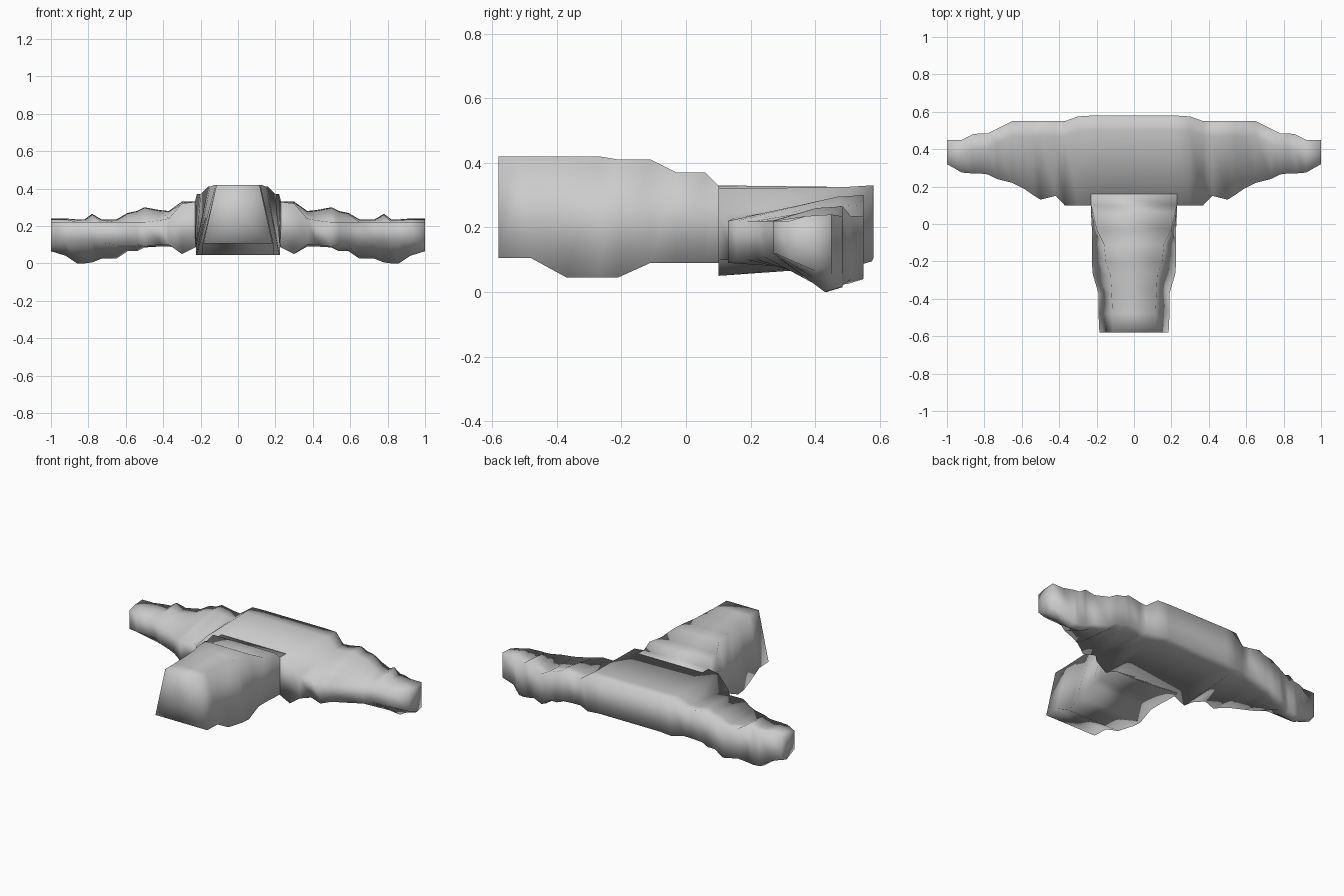
import bpy, bmesh
from mathutils import Vector


def loft(name, rings):
    """Skin a list of equal-length rings and close both ends with a fan."""
    bm = bmesh.new()
    vs = [[bm.verts.new(p) for p in r] for r in rings]
    n = len(rings[0])
    for a, b in zip(vs, vs[1:]):
        for i in range(n):
            j = (i + 1) % n
            bm.faces.new((a[i], a[j], b[j], b[i]))
    for ring in (vs[0], vs[-1]):
        c = bm.verts.new(sum((v.co for v in ring), Vector()) / n)
        for i in range(n):
            bm.faces.new((ring[i], ring[(i + 1) % n], c))
    bmesh.ops.recalc_face_normals(bm, faces=bm.faces)
    me = bpy.data.meshes.new(name)
    bm.to_mesh(me)
    bm.free()
    me.shade_smooth()
    ob = bpy.data.objects.new(name, me)
    bpy.context.collection.objects.link(ob)
    return ob


# Front stem: y, bottom z, top z, bottom half width, top half width
stem = [
    (-0.58, 0.105, 0.42, 0.185, 0.115),
    (-0.48, 0.105, 0.42, 0.19, 0.115),
    (-0.37, 0.045, 0.42, 0.19, 0.12),
    (-0.27, 0.045, 0.42, 0.22, 0.125),
    (-0.21, 0.045, 0.41, 0.225, 0.15),
    (-0.11, 0.09, 0.41, 0.225, 0.16),
    (-0.03, 0.09, 0.37, 0.225, 0.20),
    (0.06, 0.09, 0.37, 0.23, 0.22),
    (0.10, 0.09, 0.33, 0.23, 0.23),
    (0.16, 0.09, 0.33, 0.23, 0.23),
]
loft("front_stem", [[(-wb, y, zb), (wb, y, zb), (wt, y, zt), (-wt, y, zt)]
                    for y, zb, zt, wb, wt in stem])

# Cross arm: x, front y, back y, front top z, front bottom z, low z, back top z
arm = [
    (0.22, 0.10, 0.58, 0.33, 0.09, 0.09, 0.33),
    (0.30, 0.10, 0.575, 0.32, 0.05, 0.08, 0.33),
    (0.37, 0.10, 0.55, 0.24, 0.10, 0.09, 0.28),
    (0.42, 0.15, 0.55, 0.23, 0.10, 0.09, 0.285),
    (0.50, 0.13, 0.55, 0.22, 0.09, 0.085, 0.30),
    (0.54, 0.155, 0.55, 0.22, 0.10, 0.065, 0.28),
    (0.59, 0.19, 0.55, 0.22, 0.10, 0.065, 0.27),
    (0.65, 0.22, 0.55, 0.22, 0.10, 0.025, 0.235),
    (0.73, 0.24, 0.51, 0.22, 0.11, 0.025, 0.235),
    (0.78, 0.265, 0.485, 0.22, 0.12, 0.005, 0.265),
    (0.82, 0.27, 0.485, 0.22, 0.12, 0.0, 0.235),
    (0.86, 0.27, 0.48, 0.22, 0.12, 0.0, 0.235),
    (0.92, 0.275, 0.45, 0.22, 0.12, 0.04, 0.24),
    (1.00, 0.32, 0.45, 0.22, 0.10, 0.065, 0.24),
]


def arm_ring(s, side):
    x, yf, yb, zft, zfb, low, zbt = s
    x *= side
    return [(x, yf, zft), (x, yf, zfb), (x, yb - 0.05, low),
            (x, yb, low + 0.015), (x, yb, zbt), (x, yb - 0.08, zbt - 0.005)]


loft("cross_arm", [arm_ring(s, -1) for s in reversed(arm)]
     + [arm_ring(s, 1) for s in arm])
